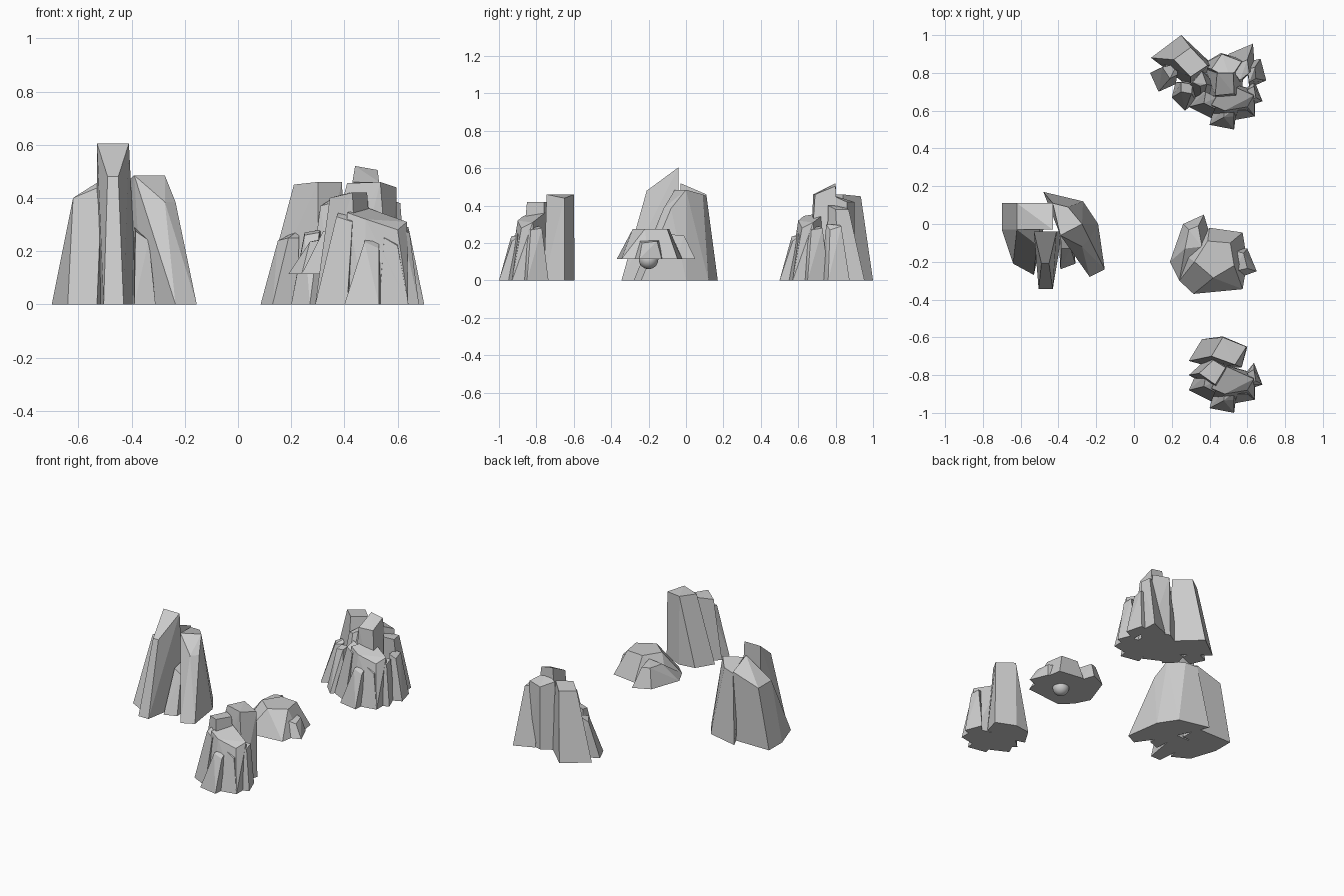
import bpy, bmesh
from math import radians


def rock(name, base, top, z0=0.0, dy=0.0):
    """Faceted stone: convex shard between a ground outline and a sloping top."""
    bm = bmesh.new()
    for x, y in base:
        bm.verts.new((x, y + dy, z0))
    for x, y, z in top:
        bm.verts.new((x, y + dy, z))
    res = bmesh.ops.convex_hull(bm, input=bm.verts[:])
    loose = [v for v in bm.verts if not v.link_faces]
    bmesh.ops.delete(bm, geom=loose, context='VERTS')
    bmesh.ops.dissolve_limit(bm, angle_limit=radians(4), verts=bm.verts[:], edges=bm.edges[:])
    bmesh.ops.recalc_face_normals(bm, faces=bm.faces[:])
    me = bpy.data.meshes.new(name)
    bm.to_mesh(me)
    bm.free()
    ob = bpy.data.objects.new(name, me)
    bpy.context.collection.objects.link(ob)
    return ob


# Large left outcrop
rock("left_pillar",
     [(-.505, -.345), (-.43, -.345), (-.38, -.04), (-.53, -.04)],
     [(-.49, -.21, .48), (-.45, -.21, .48), (-.41, -.04, .605), (-.53, -.04, .605)])
rock("left_slanted_block",
     [(-.70, -.03), (-.70, .11), (-.43, .11), (-.43, -.03)],
     [(-.62, -.03, .40), (-.62, .11, .40), (-.43, .11, .46), (-.43, -.03, .52)])
rock("left_front_block",
     [(-.70, -.03), (-.64, -.21), (-.53, -.27), (-.48, -.03)],
     [(-.62, -.03, .40), (-.57, -.10, .31), (-.515, -.11, .37), (-.50, -.03, .45)])
rock("left_right_block",
     [(-.48, .17), (-.27, .12), (-.19, 0), (-.155, -.24), (-.235, -.28), (-.36, -.10)],
     [(-.43, .11, .45), (-.35, .09, .46), (-.275, 0, .485), (-.235, -.08, .385),
      (-.275, -.12, .385), (-.39, -.06, .485)])
rock("left_foot_shard",
     [(-.39, -.24), (-.31, -.21), (-.32, -.05), (-.40, -.05)],
     [(-.385, -.13, .275), (-.335, -.13, .24), (-.335, -.05, .25), (-.39, -.05, .29)])


# Front ring of shards shared by the two right-hand outcrops
def shard_ring(tag, dy):
    rock(tag + "_main_shard",
         [(.41, -.91), (.46, -.74), (.64, -.79), (.64, -.93), (.48, -.95)],
         [(.41, -.87, .345), (.48, -.75, .365), (.635, -.82, .31), (.60, -.88, .28), (.48, -.90, .32)], dy=dy)
    rock(tag + "_front_shard",
         [(.40, -.975), (.53, -1.0), (.54, -.92), (.42, -.90)],
         [(.475, -.935, .235), (.53, -.93, .21), (.53, -.89, .24), (.48, -.88, .25)], dy=dy)
    rock(tag + "_right_shard",
         [(.59, -.79), (.635, -.735), (.68, -.85), (.62, -.87)],
         [(.60, -.79, .29), (.635, -.77, .28), (.645, -.83, .27), (.62, -.85, .27)], dy=dy)
    rock(tag + "_left_shard",
         [(.29, -.88), (.33, -.79), (.43, -.84), (.41, -.94)],
         [(.37, -.86, .33), (.38, -.80, .35), (.44, -.83, .34), (.43, -.89, .31)], dy=dy)
    rock(tag + "_corner_shard",
         [(.53, -.95), (.64, -.93), (.62, -.86), (.52, -.86)],
         [(.55, -.90, .25), (.60, -.90, .22), (.60, -.86, .24), (.54, -.86, .27)], dy=dy)


shard_ring("near", 0)
shard_ring("far", 1.5)

# Near outcrop: tall blocks behind the ring
rock("near_back_block",
     [(.29, -.725), (.36, -.61), (.47, -.595), (.60, -.65), (.57, -.76), (.42, -.76)],
     [(.41, -.70, .455), (.47, -.60, .46), (.595, -.65, .44), (.535, -.745, .46)])
rock("near_mid_block",
     [(.29, -.80), (.40, -.70), (.52, -.76), (.45, -.89)],
     [(.345, -.79, .40), (.42, -.72, .42), (.485, -.76, .42), (.43, -.85, .42)])

# Far outcrop: tall blocks and left-hand shards
rock("far_tall_block",
     [(.09, .88), (.25, 1.0), (.42, .84), (.30, .72)],
     [(.21, .87, .45), (.30, .935, .45), (.39, .84, .46), (.30, .78, .46)])
rock("far_peak",
     [(.40, .66), (.57, .66), (.58, .82), (.38, .82)],
     [(.43, .68, .46), (.53, .69, .46), (.525, .80, .505), (.44, .80, .52)])
rock("far_rear_block",
     [(.35, .84), (.46, .905), (.59, .87), (.52, .72)],
     [(.41, .82, .44), (.465, .90, .42), (.57, .86, .42), (.51, .77, .46)])
rock("far_right_block",
     [(.50, .90), (.63, .955), (.64, .82), (.56, .75)],
     [(.51, .83, .40), (.60, .87, .38), (.61, .80, .38), (.56, .76, .40)])
rock("far_edge_shard",
     [(.60, .86), (.67, .875), (.70, .76), (.61, .72)],
     [(.60, .82, .30), (.64, .83, .29), (.645, .77, .27), (.61, .75, .30)])
rock("far_left_shard",
     [(.085, .80), (.13, .70), (.22, .74), (.21, .86)],
     [(.15, .83, .24), (.19, .77, .25), (.23, .79, .25), (.23, .85, .28)])
rock("far_front_left_shard",
     [(.20, .67), (.27, .60), (.33, .65), (.31, .76), (.22, .75)],
     [(.25, .70, .26), (.305, .69, .27), (.31, .74, .28), (.25, .75, .27)])
rock("far_inner_shard",
     [(.26, .70), (.36, .63), (.45, .72), (.36, .82)],
     [(.31, .75, .37), (.35, .73, .38), (.385, .74, .40), (.36, .81, .40)])

# Raised flat boulder with side lumps and a ball beneath
Z = .115
rock("boulder_main",
     [(.24, -.30), (.315, -.37), (.575, -.345), (.60, -.20), (.575, -.045), (.40, -.02), (.25, -.15)],
     [(.32, -.20, .275), (.39, -.09, .275), (.51, -.10, .275), (.53, -.22, .275), (.42, -.285, .275)], Z)
rock("boulder_left_lump",
     [(.19, -.20), (.26, 0), (.37, .05), (.40, -.05), (.36, -.22), (.24, -.30)],
     [(.27, -.13, .235), (.29, -.03, .24), (.34, -.01, .24), (.36, -.12, .25)], Z)
rock("boulder_right_lump",
     [(.53, -.12), (.60, -.13), (.65, -.25), (.54, -.29)],
     [(.53, -.14, .215), (.58, -.155, .21), (.60, -.235, .20), (.53, -.25, .215)], Z)
bpy.ops.mesh.primitive_uv_sphere_add(segments=32, ring_count=16, radius=.052, location=(.435, -.20, .113))
ball = bpy.context.object
ball.name = "boulder_ball"
bpy.ops.object.shade_smooth_by_angle()
